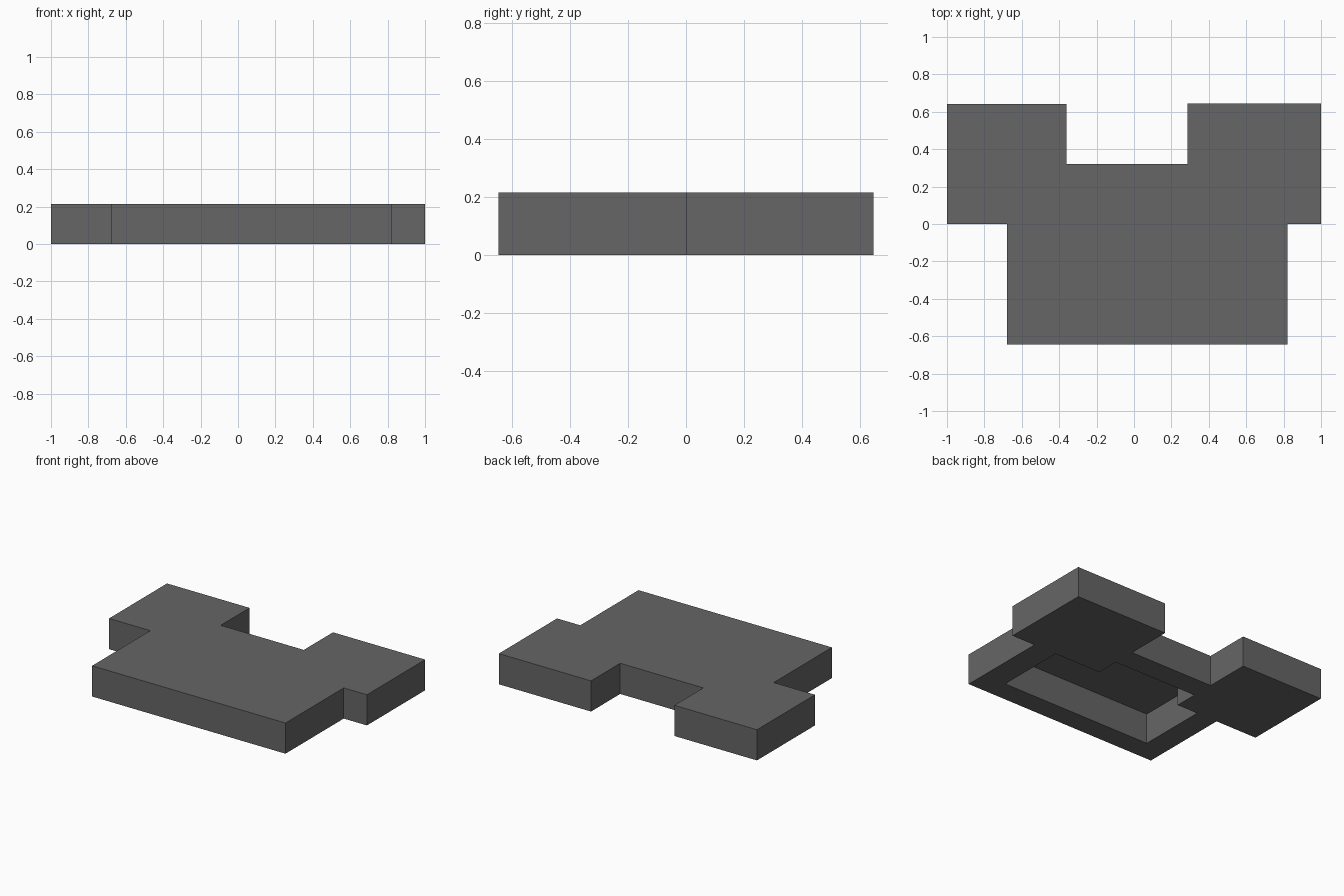
import bpy
import bmesh

if "Cube" in bpy.data.objects:
    bpy.data.objects.remove(bpy.data.objects["Cube"])

HEIGHT = 0.215

# single dark grey colour
grey = bpy.data.materials.new("dark grey")
grey.diffuse_color = (0.133, 0.133, 0.133, 1.0)
grey.use_nodes = True
grey.node_tree.nodes["Principled BSDF"].inputs["Base Color"].default_value = grey.diffuse_color


def prism(name, outline, z0, z1):
    """Extrude a counter-clockwise outline from z0 to z1."""
    bm = bmesh.new()
    base = bm.faces.new([bm.verts.new((x, y, z0)) for x, y in outline])
    top = bmesh.ops.extrude_face_region(bm, geom=[base], use_keep_orig=True)
    verts = [g for g in top["geom"] if isinstance(g, bmesh.types.BMVert)]
    bmesh.ops.translate(bm, verts=verts, vec=(0, 0, z1 - z0))
    bmesh.ops.recalc_face_normals(bm, faces=bm.faces)
    mesh = bpy.data.meshes.new(name)
    bm.to_mesh(mesh)
    bm.free()
    mesh.materials.append(grey)
    obj = bpy.data.objects.new(name, mesh)
    bpy.context.collection.objects.link(obj)
    return obj


# building block: wide front part, two rear wings and a notch between them
block = prism("flat_block", [
    (-0.68, -0.645), (0.82, -0.645), (0.82, 0), (1, 0),
    (1, 0.645), (0.285, 0.645), (0.285, 0.322), (-0.36, 0.322),
    (-0.36, 0.642), (-1, 0.642), (-1, 0), (-0.68, 0)], 0, HEIGHT)

# deep recess in the underside, leaving a thin roof
cutter = prism("recess_cutter", [
    (-0.52, -0.495), (0.645, -0.495), (0.645, 0), (0.285, 0),
    (0.285, 0.163), (-0.36, 0.163), (-0.36, 0), (-0.52, 0)],
    -0.1, HEIGHT - 0.003)
cutter.hide_render = True
cutter.hide_viewport = True
cutter.display_type = 'WIRE'

cut = block.modifiers.new("underside_recess", 'BOOLEAN')
cut.operation = 'DIFFERENCE'
cut.solver = 'EXACT'
cut.object = cutter
